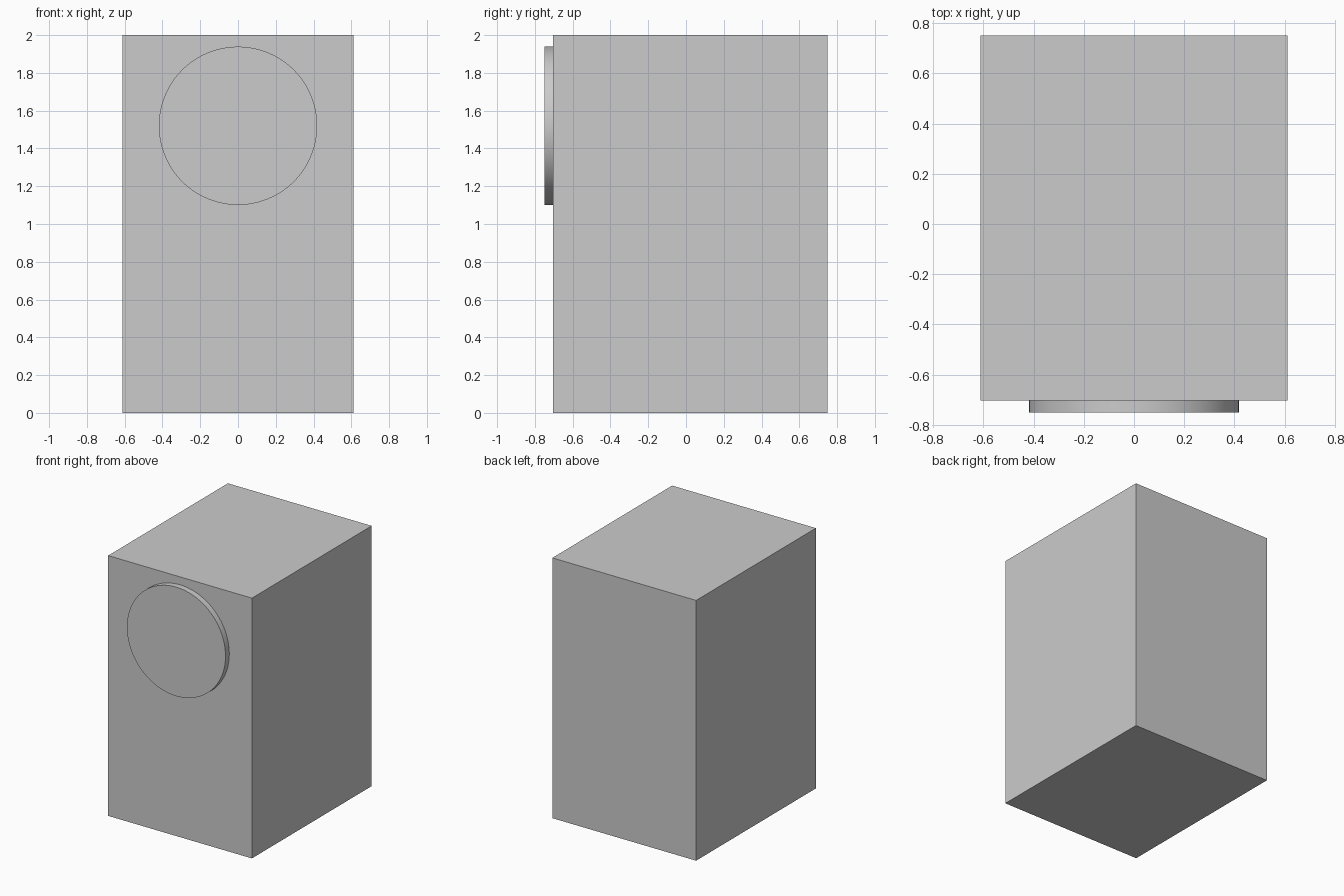
import bpy
from math import pi

if "Cube" in bpy.data.objects:
    bpy.data.objects.remove(bpy.data.objects["Cube"])

# Cabinet body
bpy.ops.mesh.primitive_cube_add(size=1, location=(0, 0.023, 1))
cabinet = bpy.context.object
cabinet.name = "cabinet"
cabinet.scale = (1.222, 1.454, 2)
bpy.ops.object.transform_apply(location=False, rotation=False, scale=True)

# Round disc standing out from the front face
FRONT, FACE, OVERLAP = -0.75, -0.704, 0.002
depth = FACE - FRONT + OVERLAP
bpy.ops.mesh.primitive_cylinder_add(vertices=96, radius=0.419, depth=depth,
                                    location=(0, FRONT + depth / 2, 1.52),
                                    rotation=(pi / 2, 0, 0))
disc = bpy.context.object
disc.name = "front_disc"
bpy.ops.object.shade_smooth_by_angle()
